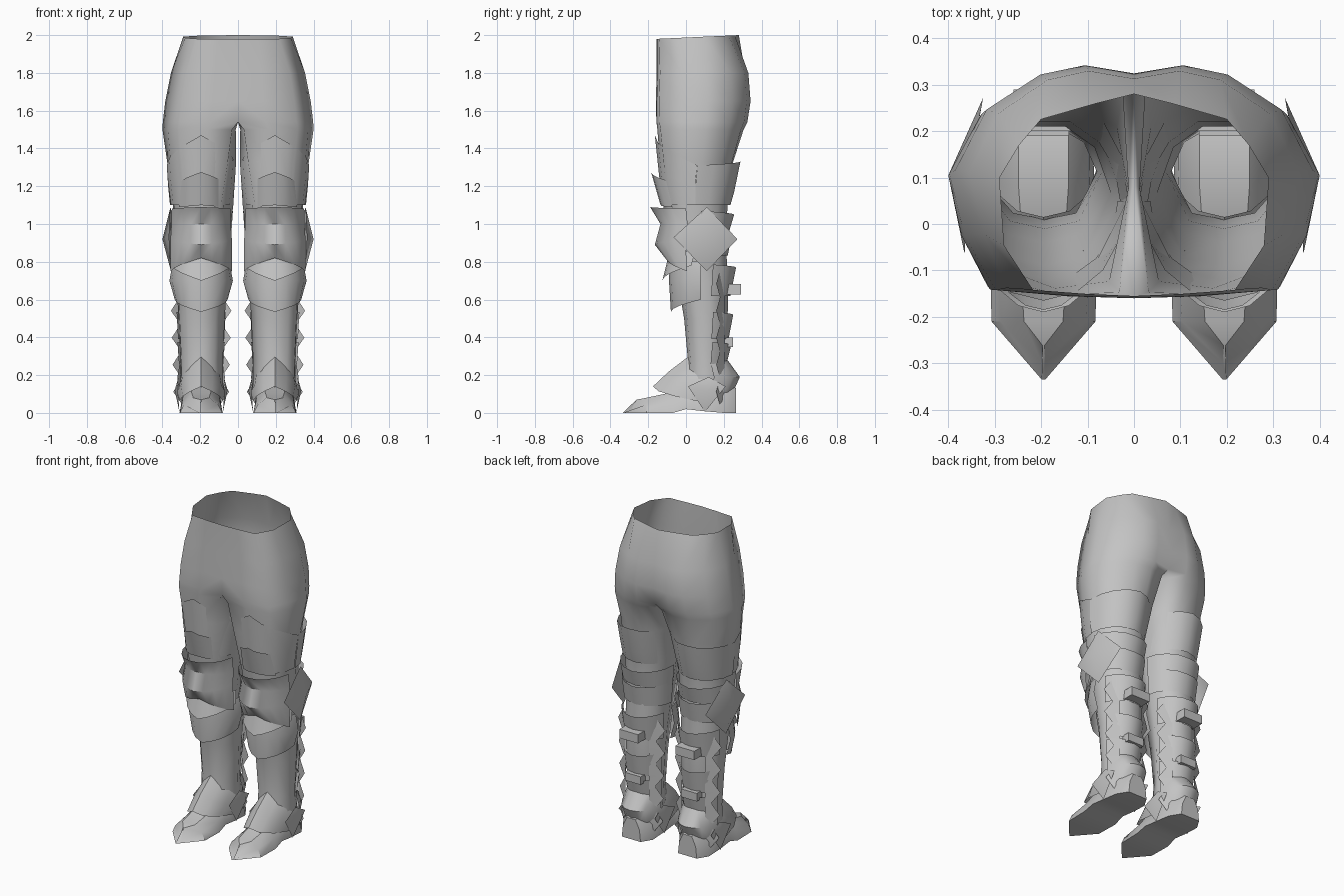
import bpy, bmesh
from math import sin, cos, radians
from mathutils import Vector

if "Cube" in bpy.data.objects:
    bpy.data.objects.remove(bpy.data.objects["Cube"], do_unlink=True)

mat = bpy.data.materials.new("plain_grey")
mat.use_nodes = True
GREY = (0.55, 0.55, 0.55, 1)
mat.diffuse_color = GREY
mat.node_tree.nodes["Principled BSDF"].inputs["Base Color"].default_value = GREY
CX = 0.195


def finish(name, bm, smooth=40):
    """Turn a left-side bmesh into an object mirrored across x = 0."""
    me = bpy.data.meshes.new(name)
    bm.to_mesh(me)
    bm.free()
    ob = bpy.data.objects.new(name, me)
    bpy.context.collection.objects.link(ob)
    me.materials.append(mat)
    mod = ob.modifiers.new("mirror", "MIRROR")
    mod.use_clip = True
    mod.merge_threshold = 0.002
    bpy.ops.object.select_all(action="DESELECT")
    ob.select_set(True)
    bpy.context.view_layer.objects.active = ob
    bpy.ops.object.shade_smooth_by_angle(angle=radians(smooth))


def loft(bm, rings, closed=True):
    rows = [[bm.verts.new(p) for p in r] for r in rings]
    n = len(rows[0])
    for a, b in zip(rows, rows[1:]):
        for i in range(n if closed else n - 1):
            j = (i + 1) % n
            bm.faces.new((a[i], a[j], b[j], b[i]))
    return rows


def plate(name, rows, sweep=90, cols=8):
    """Curved plate; each row: centre z, side z, centre y, side y, half width."""
    bm = bmesh.new()
    rings = []
    for zm, ze, ym, ys, w in rows:
        ring = []
        for k in range(cols + 1):
            deg = sweep * (2 * k / cols - 1)
            a = radians(deg)
            z = ze + (zm - ze) * (1 - abs(deg) / 90)
            ring.append((CX + w * sin(a), ys + (ym - ys) * cos(a), z))
        rings.append(ring)
    loft(bm, rings, False)
    bmesh.ops.recalc_face_normals(bm, faces=bm.faces)
    mid = Vector((CX, rows[0][3], 0))
    if sum((f.calc_center_median() - mid).xy.dot(f.normal.xy) for f in bm.faces) < 0:
        bmesh.ops.reverse_faces(bm, faces=bm.faces)
    finish(name, bm)


# Trousers: half-pelvis rings flowing into one leg, open at the waist
waist = [(-1, -1), (-.3, -.98), (.5, -.94), (.93, -.5), (1, .17), (.7, .5),
         (.38, .75), (-.4, .9), (-1, 1), (-1, 0)]
hip = [(-1, -1), (-.3, -.98), (.55, -.93), (.82, -.45), (1, .1), (.65, .62),
       (.05, .92), (-.45, 1), (-1, .93), (-1, 0)]
tube = [(-.6, -.86), (0, -1), (.6, -.86), (.95, -.4), (1, .2), (.75, .7),
        (.3, 1), (-.3, 1), (-.75, .7), (-1, .05)]
levels = [(2, 0, .29, -.155, .28, 0), (1.8, 0, .355, -.155, .33, 0),
          (1.65, 0, .385, -.16, .342, 0), (1.54, 0, .398, -.16, .325, .1),
          (1.5, .012, .4, -.155, .305, .25), (1.33, .01, .375, -.14, .25, .6),
          (1.1, .025, .345, -.12, .22, 1), (.9, .05, .33, -.09, .21, 1),
          (.68, .06, .325, -.04, .225, 1), (.5, .07, .315, -.01, .22, 1),
          (.28, .08, .305, .01, .205, 1), (.1, .08, .305, -.01, .235, 1)]
bm = bmesh.new()
rings = []
for z, x0, x1, y0, y1, t in levels:
    ring = []
    for h, l in zip(waist if z == 2 else hip, tube):
        u, v = h[0] + (l[0] - h[0]) * t, h[1] + (l[1] - h[1]) * t
        x = x0 + (x1 - x0) * (u + 1) / 2
        if z == 1.54 and u < -.9:
            x = 0
        y = y0 + (y1 - y0) * (v + 1) / 2
        ring.append((x, y, z - (.01 * (1 - v) if z == 2 else 0)))
    rings.append(ring)
loft(bm, rings)
seam = [f for f in bm.faces if all(v.co.x < .001 for v in f.verts)]
bmesh.ops.delete(bm, geom=seam, context="FACES")
bmesh.ops.recalc_face_normals(bm, faces=bm.faces)
if sum(f.normal.x for f in bm.faces if f.calc_center_median().x > .3) < 0:
    bmesh.ops.reverse_faces(bm, faces=bm.faces)
finish("trousers", bm, 85)

# Thigh armour, knee cups and shin guards
plate("thigh_guard", [(1.47, 1.31, -.165, .06, .182), (1.28, 1.22, -.145, .05, .175),
                      (1.1, 1.1, -.125, .05, .16)])
plate("thigh_guard_back", [(1.33, 1.31, .288, .06, .182), (1.17, 1.2, .255, .05, .175),
                           (1.1, 1.1, .235, .05, .165)])
plate("upper_knee_plate", [(1.275, 1.2, -.185, .02, .13), (1.1, 1.08, -.135, .03, .15)], 52, cols=6)
plate("knee_cup", [(1.09, 1.08, -.19, .04, .158), (1.0, .99, -.135, .04, .16),
                   (.89, .92, -.165, .03, .165), (.82, .74, -.105, .03, .165)], 80)
plate("knee_lower_plate", [(.84, .86, -.09, .08, .15), (.7, .79, -.125, .06, .16)], 80)
plate("shin_guard", [(.82, .8, -.085, .08, .15), (.7, .7, -.09, .08, .168),
                     (.535, .6, -.08, .08, .14)])

# Flared bands wrapping the back of the knee, calf and heel
for name, z, h, y0, y1, w, sweep in [("knee_band", 1.05, .1, .255, .225, .168, 90),
                                     ("under_knee_band", .95, .12, .245, .22, .16, 90),
                                     ("upper_calf_band", .77, .15, .265, .235, .15, 70),
                                     ("calf_band", .52, .13, .25, .225, .14, 68),
                                     ("lower_calf_band", .36, .1, .24, .215, .135, 68)]:
    plate(name, [(z, z + .02, y0, .08, w), (z - h, z - h, y1, .08, w - .008)], sweep)
plate("heel_guard", [(.28, .26, .22, .1, .118), (.19, .19, .285, .1, .13),
                     (.1, .1, .245, .1, .12)], 75)


# Buckles on the calf straps
def box(name, y, z, sx, sy, sz):
    bm = bmesh.new()
    bmesh.ops.create_cube(bm, size=1)
    for v in bm.verts:
        v.co = (CX + v.co.x * sx, y + v.co.y * sy, z + v.co.z * sz)
    finish(name, bm)


box("upper_buckle", .245, .655, .13, .09, .055)
box("lower_buckle", .22, .375, .11, .06, .05)

# Folded diamond wing outside each knee
bm = bmesh.new()
apex = bm.verts.new((.4, .105, .92))
rim = [bm.verts.new(p) for p in [(.365, -.065, .93), (.357, .11, 1.09),
                                 (.325, .272, .92), (.355, .11, .75)]]
for i in range(4):
    bm.faces.new((apex, rim[i], rim[(i + 1) % 4]))
bmesh.ops.recalc_face_normals(bm, faces=bm.faces)
finish("knee_wing", bm)

for side, label in [(1, "outer"), (-1, "inner")]:
    # Serrated flange down the side of each calf
    bm = bmesh.new()
    edge, root = [], []
    for k in range(11):
        z = .755 - .0715 * k
        reach = (.166 if k % 2 else .118) - .002 * k
        edge.append((CX + side * reach, .16 if k % 2 else .18, z))
        root.append((CX + side * .08, .205, z))
    loft(bm, [edge, root], False)
    finish(label + "_calf_flange", bm, 20)

    # Pointed ankle plate
    bm = bmesh.new()
    pts = [(.125, .01, .14), (.12, .12, .19), (.125, .21, .14), (.115, .1, .005)]
    rim = [bm.verts.new((CX + side * x, y, z)) for x, y, z in pts]
    mid = bm.verts.new((CX + side * .14, .115, .12))
    for i in range(4):
        bm.faces.new((mid, rim[i], rim[(i + 1) % 4]))
    finish(label + "_ankle_plate", bm)

# Boot: sections along y, each with sole z, half widths and top height
bm = bmesh.new()
rings = []
for y, s, w, wt, h in [(.265, 0, .065, .05, .13), (.2, 0, .105, .09, .16),
                       (.085, .01, .11, .09, .16), (0, .02, .11, .08, .14),
                       (-.07, 0, .115, .085, .11), (-.21, 0, .112, .07, .08),
                       (-.335, 0, .004, .003, .006)]:
    ty = -.262 if y < -.3 else y
    rings.append([(CX - w, y, s), (CX - (w + wt) / 2, (y + ty) / 2, s + h * .55),
                  (CX - wt * .6, ty, max(h, .07)), (CX + wt * .6, ty, max(h, .07)),
                  (CX + (w + wt) / 2, (y + ty) / 2, s + h * .55), (CX + w, y, s)])
rows = loft(bm, rings)
bm.faces.new(rows[0])
bm.faces.new(rows[-1])
bmesh.ops.recalc_face_normals(bm, faces=bm.faces)
finish("boot", bm, 35)

# Pointed tongue over the instep
plate("instep_plate", [(.3, .15, .015, .12, .115), (.22, .11, -.09, .09, .125),
                       (.14, .06, -.175, .07, .115)], 88, cols=6)
